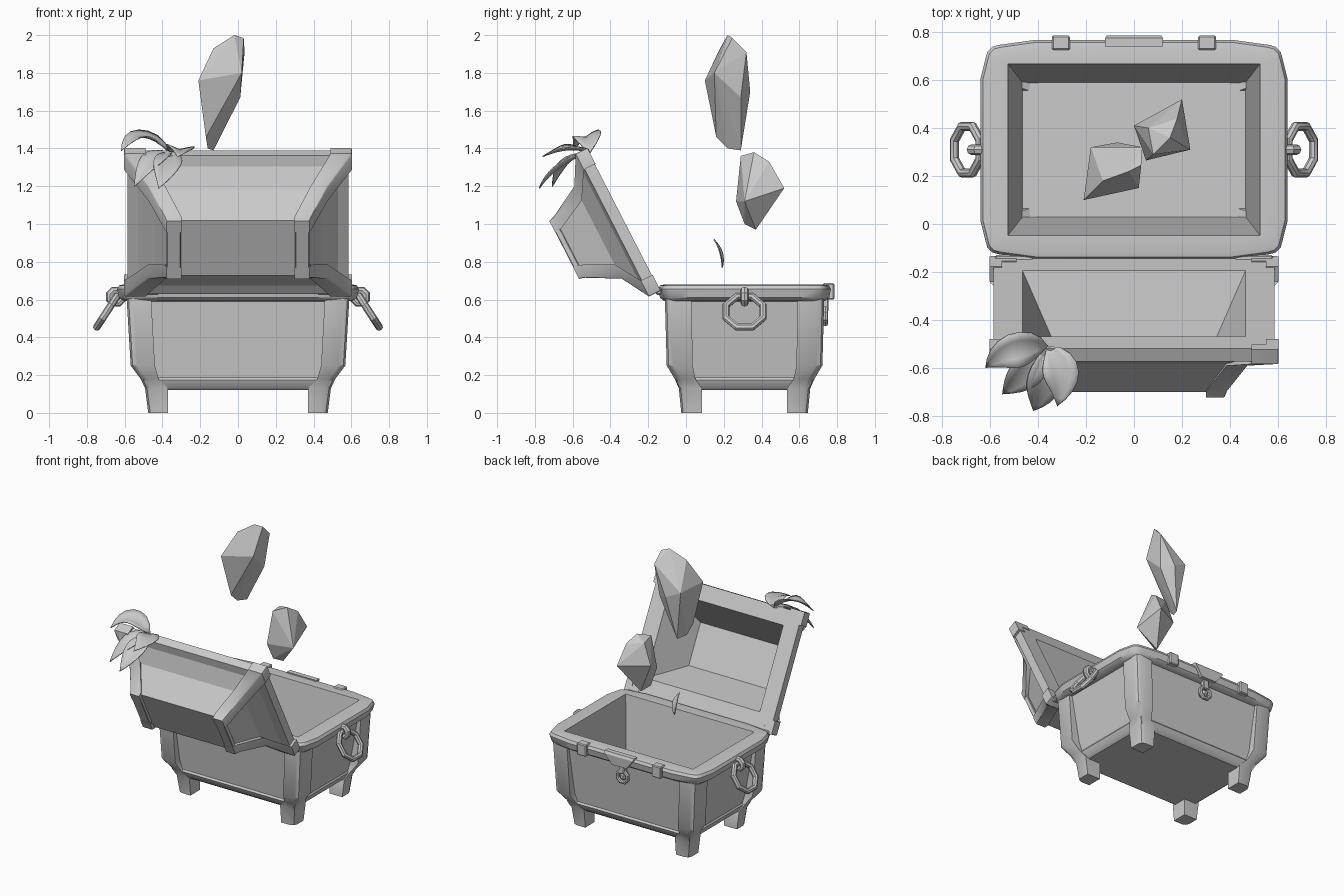
import bpy, bmesh, math
from mathutils import Vector, Matrix

if "Cube" in bpy.data.objects:
    bpy.data.objects.remove(bpy.data.objects["Cube"])

I = Matrix.Identity(4)


def finish(bm, name, M=I, smooth=True):
    bmesh.ops.remove_doubles(bm, verts=bm.verts, dist=1e-5)
    bmesh.ops.transform(bm, matrix=M, verts=bm.verts)
    bmesh.ops.recalc_face_normals(bm, faces=bm.faces)
    me = bpy.data.meshes.new(name)
    bm.to_mesh(me)
    bm.free()
    ob = bpy.data.objects.new(name, me)
    bpy.context.collection.objects.link(ob)
    if smooth:
        bpy.ops.object.select_all(action='DESELECT')
        ob.select_set(True)
        bpy.context.view_layer.objects.active = ob
        bpy.ops.object.shade_smooth_by_angle(angle=math.radians(35))
    return ob


def loft(name, rings, M=I, smooth=True):
    bm = bmesh.new()
    vs = [[bm.verts.new(p) for p in r] for r in rings]
    n = len(vs[0])
    for a, b in zip(vs, vs[1:]):
        for i in range(n):
            j = (i + 1) % n
            bm.faces.new((a[i], a[j], b[j], b[i]))
    bm.faces.new(vs[0][::-1])
    bm.faces.new(vs[-1])
    return finish(bm, name, M, smooth)


def ring(z, hx, hy, r=0.0, b=0.0):
    """Rounded rectangle; b pulls the corners in so the sides bulge."""
    q = [(hx, .65 * hy)]
    for k in range(4):
        a = math.pi / 6 * k
        q.append((hx - b - r + r * math.cos(a), hy - b - r + r * math.sin(a)))
    q.append((.65 * hx, hy))
    pts = []
    for sx, sy in ((1, 1), (-1, 1), (-1, -1), (1, -1)):
        c = [(x * sx, y * sy, z) for x, y in q]
        pts += c if sx * sy > 0 else c[::-1]
    return pts


def corner_posts(name, levels, c, M):
    """Four mirrored L-section posts; level = z, outer xy, inner xy, web xy."""
    for sx in (1, -1):
        for sy in (1, -1):
            rings = []
            for z, ox, oy, ix, iy, wx, wy in levels:
                sec = [(ox, iy), (ox, oy - c), (ox - .3 * c, oy - .3 * c), (ox - c, oy),
                       (ix, oy), (ix, wy), (wx, wy), (wx, iy)]
                rings.append([(x * sx, y * sy, z) for x, y in sec])
            loft(name, rings, M)


def box(name, c, s, M=I, bevel=.006):
    bm = bmesh.new()
    bmesh.ops.create_cube(bm, size=1, matrix=Matrix.Translation(c) @ Matrix.Diagonal((*s, 1)))
    bmesh.ops.bevel(bm, geom=bm.edges[:], offset=bevel, segments=1, affect='EDGES')
    return finish(bm, name, M, False)


def torus(name, R, r, n, M, m=8, sy=1.0):
    bm = bmesh.new()
    g = []
    for i in range(n):
        a = math.tau * (i + .5) / n
        g.append([bm.verts.new(((R + r * math.cos(t)) * math.cos(a),
                                (R + r * math.cos(t)) * math.sin(a) * sy, r * math.sin(t)))
                  for t in (math.tau * k / m for k in range(m))])
    for i in range(n):
        p, q = g[i], g[(i + 1) % n]
        for k in range(m):
            l = (k + 1) % m
            bm.faces.new((p[k], q[k], q[l], p[l]))
    return finish(bm, name, M)


def gem(name, pts):
    bm = bmesh.new()
    for p in pts:
        bm.verts.new(p)
    bmesh.ops.convex_hull(bm, input=bm.verts[:])
    return finish(bm, name, smooth=False)


def leaf(name, base, mid, tip, width, up):
    base, mid, tip, up = map(Vector, (base, mid, tip, up))
    bm = bmesh.new()
    rows = []
    for i in range(9):
        t = i / 8
        p = base * (1 - t) ** 2 + mid * 2 * t * (1 - t) + tip * t * t
        d = ((mid - base) * (1 - t) + (tip - mid) * t).normalized()
        s = d.cross(up).normalized()
        nrm = s.cross(d)
        w = width * (math.sin(math.pi * t ** .85) * .97 + .03 * (1 - t))
        rows.append([bm.verts.new(p + s * w * k + nrm * w * .3 * abs(k)) for k in (-1, -.5, 0, .5, 1)])
    for a, b in zip(rows, rows[1:]):
        for k in range(4):
            bm.faces.new((a[k], a[k + 1], b[k + 1], b[k]))
    ob = finish(bm, name)
    ob.modifiers.new("thickness", 'SOLIDIFY').thickness = .006


# chest body: bottom rail, tapered panels, rounded rim, hollow inside
B = Matrix.Translation((0, .31, 0))
loft("chest_body", [ring(.12, .465, .325), ring(.135, .485, .345), ring(.175, .502, .362),
                    ring(.187, .495, .352), ring(.59, .565, .398),
                    ring(.592, .605, .425, .05, .015), ring(.61, .63, .448, .06, .02),
                    ring(.655, .64, .457, .06, .02), ring(.675, .63, .447, .055, .02),
                    ring(.68, .605, .425, .05, .015), ring(.68, .525, .357), ring(.16, .465, .28)], B)
# corner posts running down into the legs
corner_posts("corner_leg", [(0, .475, .335, .37, .225, .37, .225), (.13, .492, .348, .37, .225, .37, .225),
                            (.18, .515, .37, .42, .26, .48, .31), (.25, .568, .412, .44, .275, .49, .325),
                            (.61, .59, .422, .46, .28, .545, .38)], .035, B)

# lid, modelled flat and tilted open on the hinge
d = Vector((0, -.457, .89)).normalized()
n = Vector((1, 0, 0)).cross(d)
L = Matrix.Translation(Vector((0, -.14, .65)) + d * .42) @ Matrix((Vector((1, 0, 0)), d, n)).transposed().to_4x4()
loft("lid_shell", [ring(.33, .36, .165), ring(.15, .44, .255), ring(.075, .53, .355), ring(.06, .585, .412),
                   ring(0, .585, .412), ring(0, .465, .30), ring(.15, .39, .217), ring(.27, .33, .15)],
     L, False)
corner_posts("lid_corner_rib", [(-.004, .603, .425, .49, .33, .55, .38), (.065, .603, .425, .49, .33, .55, .38),
                                (.15, .475, .275, .385, .19, .42, .236),
                                (.32, .388, .182, .30, .105, .345, .155),
                                (.352, .378, .172, .30, .105, .30, .105)], .008, L)
for s in (1, -1):
    box("lid_top_strap", (s * .34, 0, .335), (.075, .24, .032), L, .004)

# ring handles with their brackets
for s in (1, -1):
    tilt = Matrix.Translation((s * .695, .31, .535)) @ Matrix.Rotation(s * math.radians(57), 4, 'Y')
    torus("handle_ring", .105, .02, 8, tilt)
    eye = Matrix.Translation((s * .645, .31, .615)) @ Matrix.Rotation(math.pi / 2, 4, 'X')
    torus("handle_bracket", .035, .022, 8, eye)
    box("hinge", (s * .5, -.145, .645), (.16, .03, .04))
    box("rim_clasp", (s * .305, .755, .643), (.075, .06, .087))

# lock: tapered flap, plate and ring
flap = [[(-h, .74, z), (h, .74, z), (h, y, z), (-h, y, z)]
        for z, h, y in ((.6, .06, .78), (.67, .115, .785), (.687, .12, .775))]
loft("lock_flap", flap, smooth=False)
box("lock_stem", (0, .735, .575), (.045, .04, .08))
torus("lock_ring", .042, .015, 8, Matrix.Translation((0, .738, .512)) @ Matrix.Rotation(math.pi / 2, 4, 'X'))
box("lock_knob", (0, .72, .512), (.045, .06, .045), bevel=.012)

# floating crystals
gem("tall_crystal", [(-.02, .22, 2.0), (.03, .245, 1.985), (-.13, .18, 1.93), (.035, .32, 1.91),
                     (-.21, .10, 1.76), (-.18, .32, 1.75), (-.07, .34, 1.70), (.012, .29, 1.67),
                     (.02, .15, 1.80), (-.17, .16, 1.46), (-.16, .22, 1.40), (-.13, .29, 1.39)])
gem("short_crystal", [(.2, .52, 1.19), (.235, .31, 1.12), (.05, .265, 1.12), (.0, .41, 1.2),
                      (.08, .29, 1.36), (.15, .36, 1.38), (.06, .40, 1.35), (.18, .44, 1.33),
                      (.11, .37, .97), (.07, .31, 1.0)])

# leaf cluster on the lid corner and one drifting leaf
base = (-.36, -.51, 1.38)
leaf("leaf_upper", base, (-.52, -.50, 1.54), (-.62, -.60, 1.39), .075, (0, -.25, 1))
leaf("leaf_right", base, (-.27, -.62, 1.42), (-.32, -.76, 1.36), .075, (.1, 0, 1))
leaf("leaf_left", base, (-.45, -.63, 1.37), (-.55, -.71, 1.20), .07, (-.3, -.7, .8))
leaf("leaf_lower", base, (-.36, -.68, 1.33), (-.42, -.78, 1.19), .075, (0, -.7, .8))
leaf("drifting_leaf", (-.04, .195, .77), (-.03, .19, .86), (-.05, .15, .92), .022, (.3, 1, 0))
